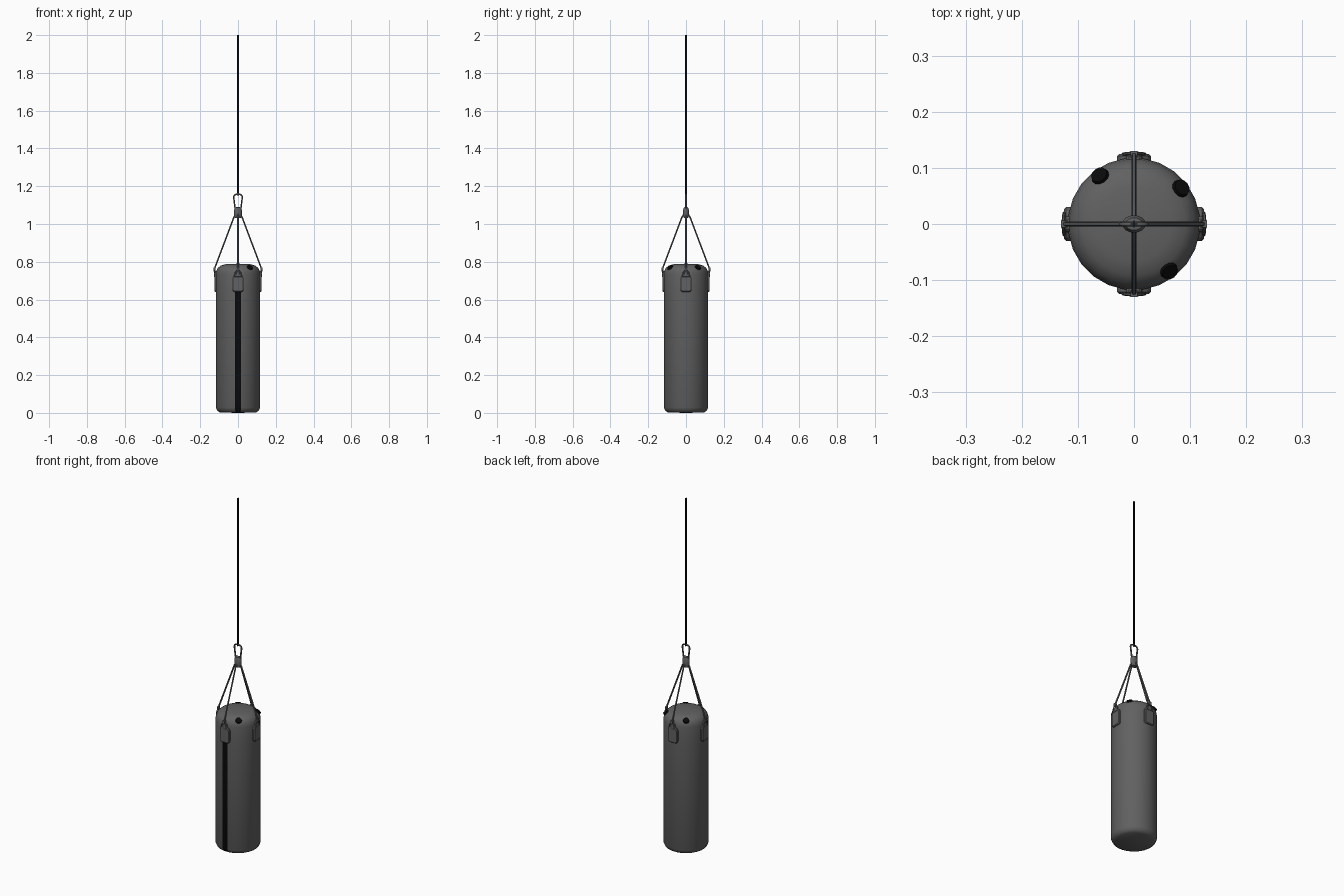
import bpy, bmesh, math
from mathutils import Vector, Matrix

cube = bpy.data.objects.get("Cube")
if cube:
    bpy.data.objects.remove(cube, do_unlink=True)


def material(name, value):
    mat = bpy.data.materials.new(name)
    mat.use_nodes = True
    colour = (value, value, value, 1)
    mat.diffuse_color = colour
    mat.node_tree.nodes["Principled BSDF"].inputs["Base Color"].default_value = colour
    return mat


grey = material("grey leather", 0.12)
black = material("black", 0.003)


def finish(name, bm, *mats):
    bmesh.ops.recalc_face_normals(bm, faces=bm.faces)
    mesh = bpy.data.meshes.new(name)
    bm.to_mesh(mesh)
    bm.free()
    for m in mats:
        mesh.materials.append(m)
    obj = bpy.data.objects.new(name, mesh)
    bpy.context.collection.objects.link(obj)
    return obj


def smooth(obj, angle=40):
    bpy.ops.object.select_all(action='DESELECT')
    bpy.context.view_layer.objects.active = obj
    obj.select_set(True)
    bpy.ops.object.shade_smooth_by_angle(angle=math.radians(angle))


def lathe(name, profile, steps, *mats):
    bm = bmesh.new()
    turn = Matrix.Rotation(math.pi / steps, 3, 'Z')
    verts = [bm.verts.new(turn @ Vector((r, 0, z))) for r, z in profile]
    edges = [bm.edges.new(pair) for pair in zip(verts, verts[1:])]
    bmesh.ops.spin(bm, geom=verts + edges, cent=(0, 0, 0), axis=(0, 0, 1),
                   angle=math.tau, steps=steps)
    bmesh.ops.remove_doubles(bm, verts=bm.verts, dist=0.0001)
    return finish(name, bm, *mats)


def tube(name, points, radius, cyclic=False, angle=0):
    curve = bpy.data.curves.new(name, 'CURVE')
    curve.dimensions = '3D'
    curve.bevel_depth = radius
    curve.bevel_resolution = 1
    curve.use_fill_caps = True
    spline = curve.splines.new('POLY')
    spline.points.add(len(points) - 1)
    for point, co in zip(spline.points, points):
        point.co = (*co, 1)
    spline.use_cyclic_u = cyclic
    curve.materials.append(grey)
    obj = bpy.data.objects.new(name, curve)
    obj.rotation_euler.z = angle
    bpy.context.collection.objects.link(obj)
    bpy.ops.object.select_all(action='DESELECT')
    bpy.context.view_layer.objects.active = obj
    obj.select_set(True)
    bpy.ops.object.convert(target='MESH')
    smooth(bpy.context.object, 50)


def box(name, size, centre, mat):
    bm = bmesh.new()
    bmesh.ops.create_cube(bm, size=1)
    bmesh.ops.scale(bm, vec=size, verts=bm.verts)
    bmesh.ops.translate(bm, vec=centre, verts=bm.verts)
    return finish(name, bm, mat)


# Bag body with a black front stripe one face wide
bag = lathe("bag", [(0, 0), (0.095, 0.002), (0.11, 0.01), (0.118, 0.028), (0.118, 0.66),
                    (0.118, 0.735), (0.115, 0.753), (0.107, 0.768), (0.092, 0.78),
                    (0.066, 0.787), (0, 0.79)], 24, grey, black)
for face in bag.data.polygons:
    c = face.center
    if c.y < -0.1 and abs(c.x) < 0.005 and c.z < 0.66:
        face.material_index = 1
smooth(bag, 60)

# Vent holes around the shoulder
for i, (x, y) in enumerate([(-0.061, 0.086), (0.084, 0.064), (0.063, -0.084)]):
    bm = bmesh.new()
    bmesh.ops.create_cone(bm, cap_ends=True, segments=12, radius1=0.017,
                          radius2=0.015, depth=0.008)
    vent = finish(f"vent_{i + 1}", bm, black)
    vent.location = (x, y, 0.771)
    normal = Vector((x, y, 0)).normalized() + Vector((0, 0, 1.2))
    vent.rotation_euler = normal.to_track_quat('Z', 'Y').to_euler()

# Patch, ring, buckle and strap on each of four sides
half = [(0.022, 0.64), (0.03, 0.65), (0.03, 0.715), (0.024, 0.727), (0.013, 0.735), (0.013, 0.75)]
outline = half + [(-y, z) for y, z in reversed(half)]
for i, side in enumerate(["left", "back", "right", "front"]):
    angle = i * math.pi / 2
    bm = bmesh.new()
    face = bm.faces.new([bm.verts.new((0.106, y, z)) for y, z in outline])
    out = bmesh.ops.extrude_face_region(bm, geom=[face])
    front = [v for v in out["geom"] if isinstance(v, bmesh.types.BMVert)]
    bmesh.ops.translate(bm, vec=(0.019, 0, 0), verts=front)
    patch = finish(f"{side}_patch", bm, grey)
    patch.rotation_euler.z = angle
    bevel = patch.modifiers.new("rounded edge", 'BEVEL')
    bevel.width = 0.004
    bevel.segments = 1
    tube(f"{side}_ring", [(0.124, -0.02, 0.722), (0.124, 0.02, 0.722), (0.125, 0.016, 0.742),
                          (0.126, 0.005, 0.758), (0.126, -0.005, 0.758),
                          (0.125, -0.016, 0.742)], 0.003, True, angle)
    buckle = box(f"{side}_buckle", (0.012, 0.013, 0.018), (0.124, 0, 0.76), grey)
    buckle.rotation_euler.z = angle
    tube(f"{side}_strap", [(0.125, 0, 0.757), (0.12, 0, 0.775), (0.022, 0, 1.035),
                           (0.012, 0, 1.05)], 0.0045, False, angle)

# Swivel joining the straps
swivel = lathe("swivel", [(0, 1.03), (0.016, 1.032), (0.021, 1.045), (0.021, 1.075),
                          (0.015, 1.088), (0, 1.09)], 12, grey)
swivel.scale.y = 0.75
smooth(swivel)

# Snap hook in the front plane
hook = [(0.011, 1.075), (0.016, 1.088), (0.023, 1.142), (0.019, 1.153), (0.01, 1.157)]
loop = [(x, 0, z) for x, z in hook] + [(-x, 0, z) for x, z in reversed(hook)]
tube("snap_hook", loop, 0.0045, True)

# Hanging chain as two crossed thin strips
box("chain_strip_front", (0.013, 0.001, 0.85), (0, 0, 1.575), black)
box("chain_strip_side", (0.001, 0.013, 0.85), (0, 0, 1.575), black)
